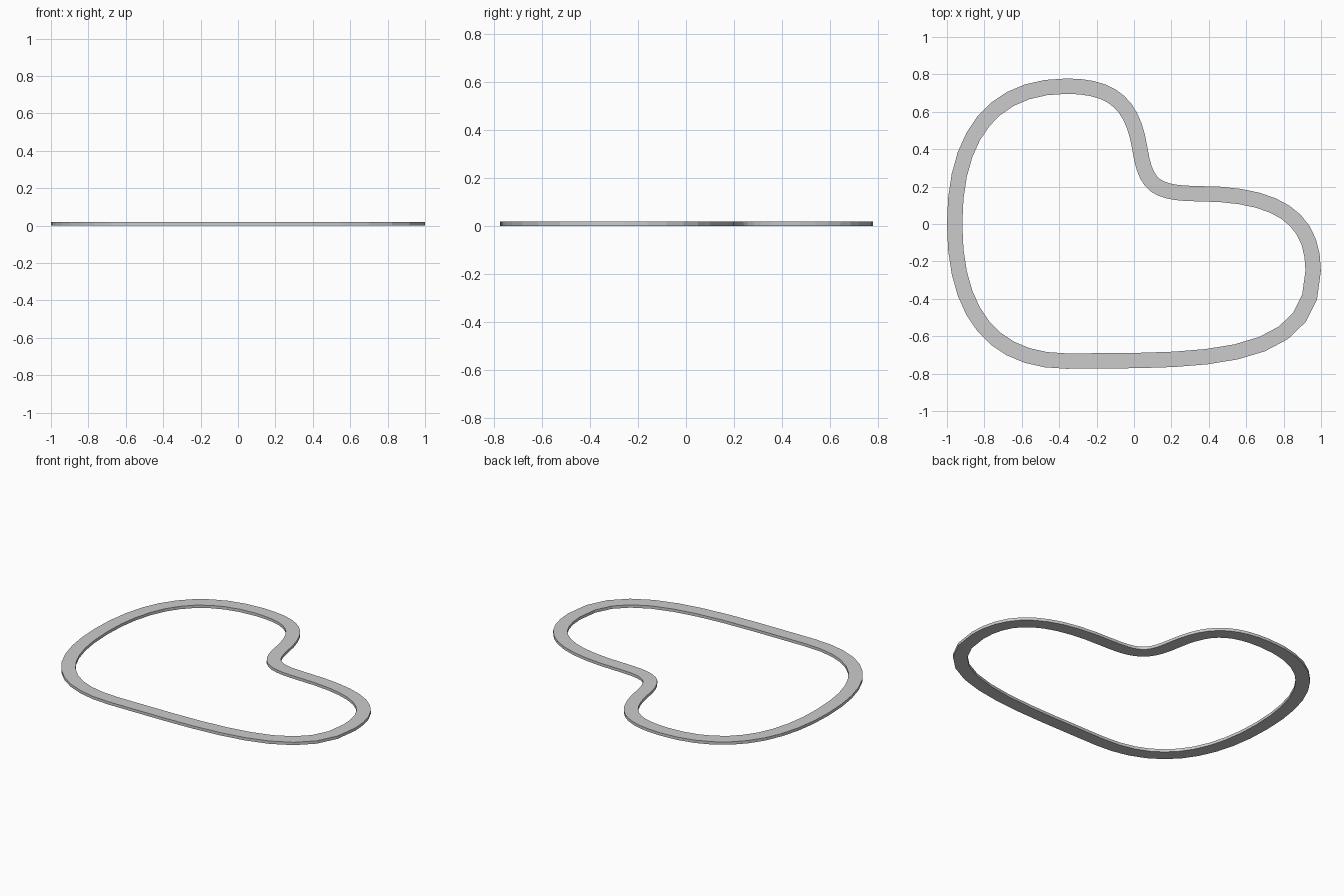
import bpy
import bmesh
from mathutils import Vector
from mathutils.geometry import interpolate_bezier

if "Cube" in bpy.data.objects:
    bpy.data.objects.remove(bpy.data.objects["Cube"])

HALF_WIDTH = 0.041
HEIGHT = 0.018
STEPS = 10

# Centre line knots: (incoming handle, point, outgoing handle)
knots = [
    ((-0.959, 0.48), (-0.959, 0.0), (-0.959, -0.48)),
    ((-0.75, -0.733), (-0.36, -0.733), (0.30, -0.725)),
    ((0.958, -0.77), (0.958, -0.25), (0.958, 0.04)),
    ((0.76, 0.162), (0.34, 0.162), (0.12, 0.165)),
    ((0.062, 0.20), (0.032, 0.40), (-0.005, 0.63)),
    ((-0.10, 0.737), (-0.36, 0.737), (-0.75, 0.737)),
]

# Sample the closed centre line
path = []
for i, (_, p, h_out) in enumerate(knots):
    h_in, q, _ = knots[(i + 1) % len(knots)]
    pts = [Vector((*v, 0)) for v in (p, h_out, h_in, q)]
    path += interpolate_bezier(*pts, STEPS + 1)[:-1]

# Sweep a flat rectangular section around the loop
bm = bmesh.new()
rings = []
n = len(path)
for i, c in enumerate(path):
    a = (c - path[i - 1]).normalized()
    b = (path[(i + 1) % n] - c).normalized()
    t = (a + b).normalized()
    side = Vector((t.y, -t.x, 0)) * (HALF_WIDTH / t.dot(a))
    up = Vector((0, 0, HEIGHT))
    rings.append([bm.verts.new(v) for v in (c - side, c + side, c + side + up, c - side + up)])
for i in range(n):
    r, s = rings[i], rings[(i + 1) % n]
    for k in range(4):
        m = (k + 1) % 4
        bm.faces.new((r[k], r[m], s[m], s[k]))
bmesh.ops.recalc_face_normals(bm, faces=bm.faces)

mesh = bpy.data.meshes.new("track_loop")
bm.to_mesh(mesh)
bm.free()
bpy.context.collection.objects.link(bpy.data.objects.new("track_loop", mesh))
